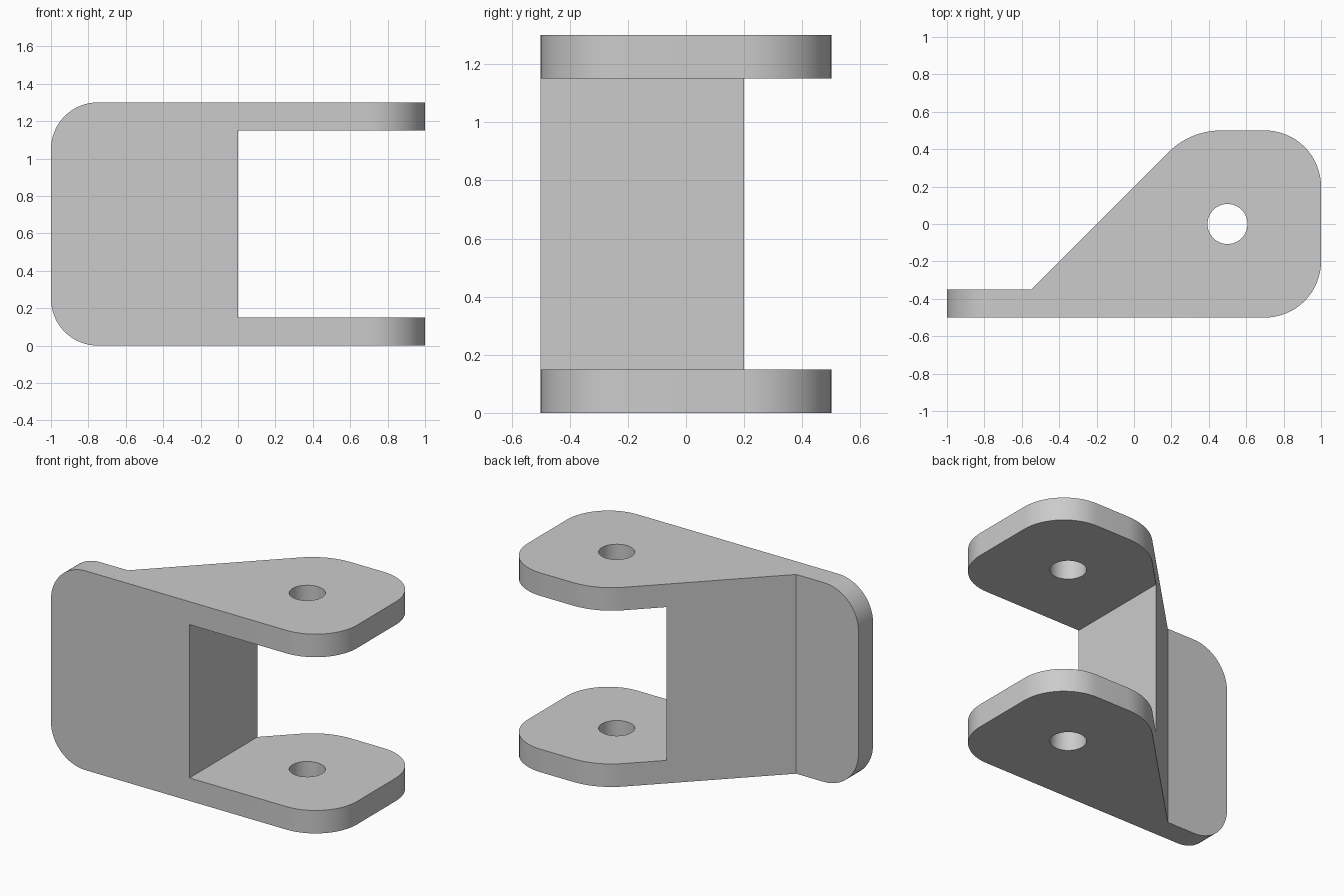
import bpy, bmesh, math
from mathutils import Vector, Matrix

cube = bpy.data.objects.get("Cube")
if cube:
    bpy.data.objects.remove(cube, do_unlink=True)

grey = bpy.data.materials.new("plain_grey")
grey.use_nodes = True
colour = (0.6, 0.6, 0.6, 1)
grey.diffuse_color = colour
grey.node_tree.nodes["Principled BSDF"].inputs["Base Color"].default_value = colour

# Maps a flat outline (x, y) with depth z so that outline y points up and depth runs along y
UPRIGHT = Matrix(((1, 0, 0, 0), (0, 0, 1, 0), (0, 1, 0, 0), (0, 0, 0, 1)))


def rounded(corners, steps=16):
    """Outline from (x, y, radius) corners, each filleted by its radius."""
    out = []
    for i, (x, y, r) in enumerate(corners):
        p = Vector((x, y))
        if not r:
            out.append(p)
            continue
        a = (Vector(corners[i - 1][:2]) - p).normalized()
        b = (Vector(corners[(i + 1) % len(corners)][:2]) - p).normalized()
        half = a.angle(b) / 2
        centre = p + (a + b).normalized() * r / math.sin(half)
        start = p + a * r / math.tan(half) - centre
        end = p + b * r / math.tan(half) - centre
        sweep = math.pi - 2 * half
        for k in range(steps + 1):
            t = k / steps
            out.append(centre + (start * math.sin((1 - t) * sweep)
                                 + end * math.sin(t * sweep)) / math.sin(sweep))
    return out


def circle(x, y, r, n=64):
    return [Vector((x + r * math.cos(math.tau * k / n),
                    y + r * math.sin(math.tau * k / n))) for k in range(n)]


def prism(name, outline, low, high, matrix=Matrix()):
    bm = bmesh.new()
    face = bm.faces.new([bm.verts.new((p.x, p.y, low)) for p in outline])
    side = bmesh.ops.extrude_face_region(bm, geom=[face])["geom"]
    bmesh.ops.translate(bm, vec=(0, 0, high - low),
                        verts=[v for v in side if isinstance(v, bmesh.types.BMVert)])
    bm.transform(matrix)
    bmesh.ops.recalc_face_normals(bm, faces=bm.faces)
    mesh = bpy.data.meshes.new(name)
    bm.to_mesh(mesh)
    bm.free()
    mesh.materials.append(grey)
    obj = bpy.data.objects.new(name, mesh)
    bpy.context.collection.objects.link(obj)
    return obj


def apply_boolean(obj, cutter, operation):
    mod = obj.modifiers.new("cut", "BOOLEAN")
    mod.operation, mod.object, mod.solver = operation, cutter, "EXACT"
    bpy.context.view_layer.objects.active = obj
    bpy.ops.object.modifier_apply(modifier=mod.name)
    bpy.data.objects.remove(cutter, do_unlink=True)


# Plan shape: thin mounting flange running into the wedge-shaped arms
plan = rounded([(-1.1, -0.5, 0), (1, -0.5, 0.3), (1, 0.5, 0.3),
                (0.3, 0.5, 0.4), (-0.55, -0.35, 0), (-1.1, -0.35, 0)])
bracket = prism("clevis_bracket", plan, -0.1, 1.4)

# Front shape: rounded flange corners and the fork opening
fork = rounded([(-1, 0, 0.25), (1.1, 0, 0), (1.1, 0.15, 0), (0, 0.15, 0),
                (0, 1.15, 0), (1.1, 1.15, 0), (1.1, 1.3, 0), (-1, 1.3, 0.25)])
apply_boolean(bracket, prism("fork_cutter", fork, -0.7, 0.7, UPRIGHT), "INTERSECT")

# Pin hole through both arms
apply_boolean(bracket, prism("pin_cutter", circle(0.5, 0, 0.107), -0.1, 1.4), "DIFFERENCE")

# Bolt holes with counterbores sunk into the sloping back
for z in (0.35, 0.95):
    apply_boolean(bracket, prism("counterbore_cutter", circle(-0.5, z, 0.2),
                                 -0.35, 0.6, UPRIGHT), "DIFFERENCE")
    apply_boolean(bracket, prism("bolt_cutter", circle(-0.5, z, 0.107),
                                 -0.7, 0.6, UPRIGHT), "DIFFERENCE")

bpy.ops.object.select_all(action="DESELECT")
bracket.select_set(True)
bpy.context.view_layer.objects.active = bracket
bpy.ops.object.shade_smooth_by_angle(angle=math.radians(30))
